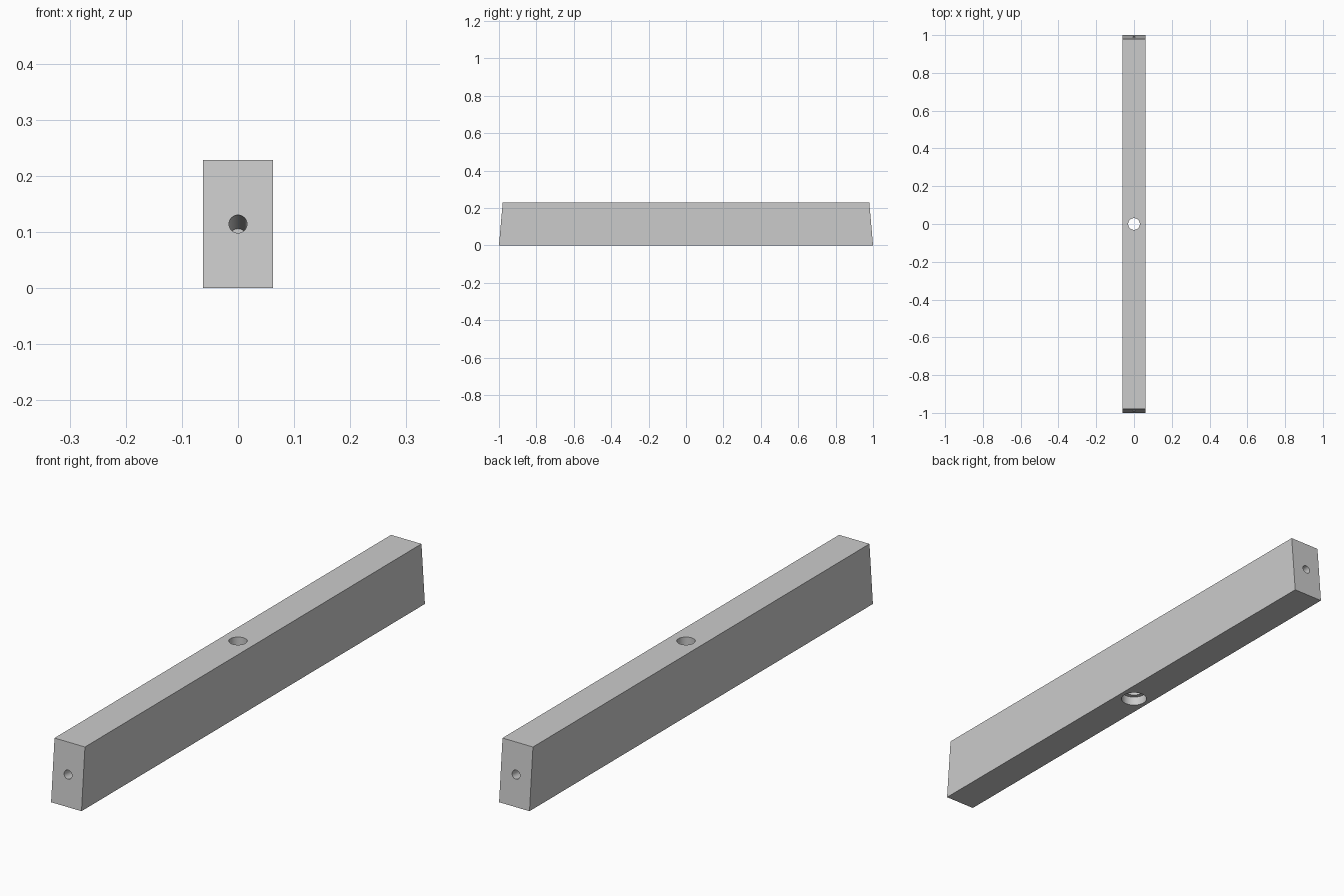
import bpy, bmesh, math
from mathutils import Vector

if "Cube" in bpy.data.objects:
    bpy.data.objects.remove(bpy.data.objects["Cube"])

W, H, TOP = 0.062, 0.229, 0.98   # half width, height, half length at the top

# Bar: trapezoid side profile extruded across x
bm = bmesh.new()
profile = [(-1, 0), (1, 0), (TOP, H), (-TOP, H)]
face = bm.faces.new([bm.verts.new((-W, y, z)) for y, z in profile])
new = bmesh.ops.extrude_face_region(bm, geom=[face])["geom"]
bmesh.ops.translate(bm, vec=(2 * W, 0, 0),
                    verts=[v for v in new if isinstance(v, bmesh.types.BMVert)])
bmesh.ops.recalc_face_normals(bm, faces=bm.faces)
mesh = bpy.data.meshes.new("bar")
bm.to_mesh(mesh)
bm.free()
bar = bpy.data.objects.new("bar", mesh)
bpy.context.collection.objects.link(bar)


def drill(name, start, end, radius):
    """Cut a round hole in the bar between two points."""
    start, end = Vector(start), Vector(end)
    axis = end - start
    bpy.ops.mesh.primitive_cylinder_add(vertices=48, radius=radius,
                                        depth=axis.length, location=(start + end) / 2)
    cutter = bpy.context.object
    cutter.name = name
    cutter.rotation_euler = axis.to_track_quat('Z', 'Y').to_euler()
    bpy.context.view_layer.update()
    cut = bar.modifiers.new(name, 'BOOLEAN')
    cut.operation, cut.solver, cut.object = 'DIFFERENCE', 'EXACT', cutter
    bpy.context.view_layer.objects.active = bar
    bpy.ops.object.modifier_apply(modifier=name)
    bpy.data.objects.remove(cutter, do_unlink=True)


# Centre bolt hole with a wider counterbore underneath
drill("bolt_hole", (0, 0, -0.1), (0, 0, H + 0.1), 0.031)
drill("counterbore", (0, 0, -0.1), (0, 0, 0.034), 0.046)

# Blind holes square to the sloped ends
slope = math.atan2(1 - TOP, H)
for side in (-1, 1):
    mouth = Vector((0, side * 0.99, H / 2))
    out = Vector((0, side * math.cos(slope), math.sin(slope)))
    drill("end_hole", mouth + out * 0.05, mouth - out * 0.28, 0.016)

# Smooth hole walls, sharp edges
bpy.ops.object.select_all(action='DESELECT')
bar.select_set(True)
bpy.context.view_layer.objects.active = bar
bpy.ops.object.shade_smooth_by_angle(angle=math.radians(30))
